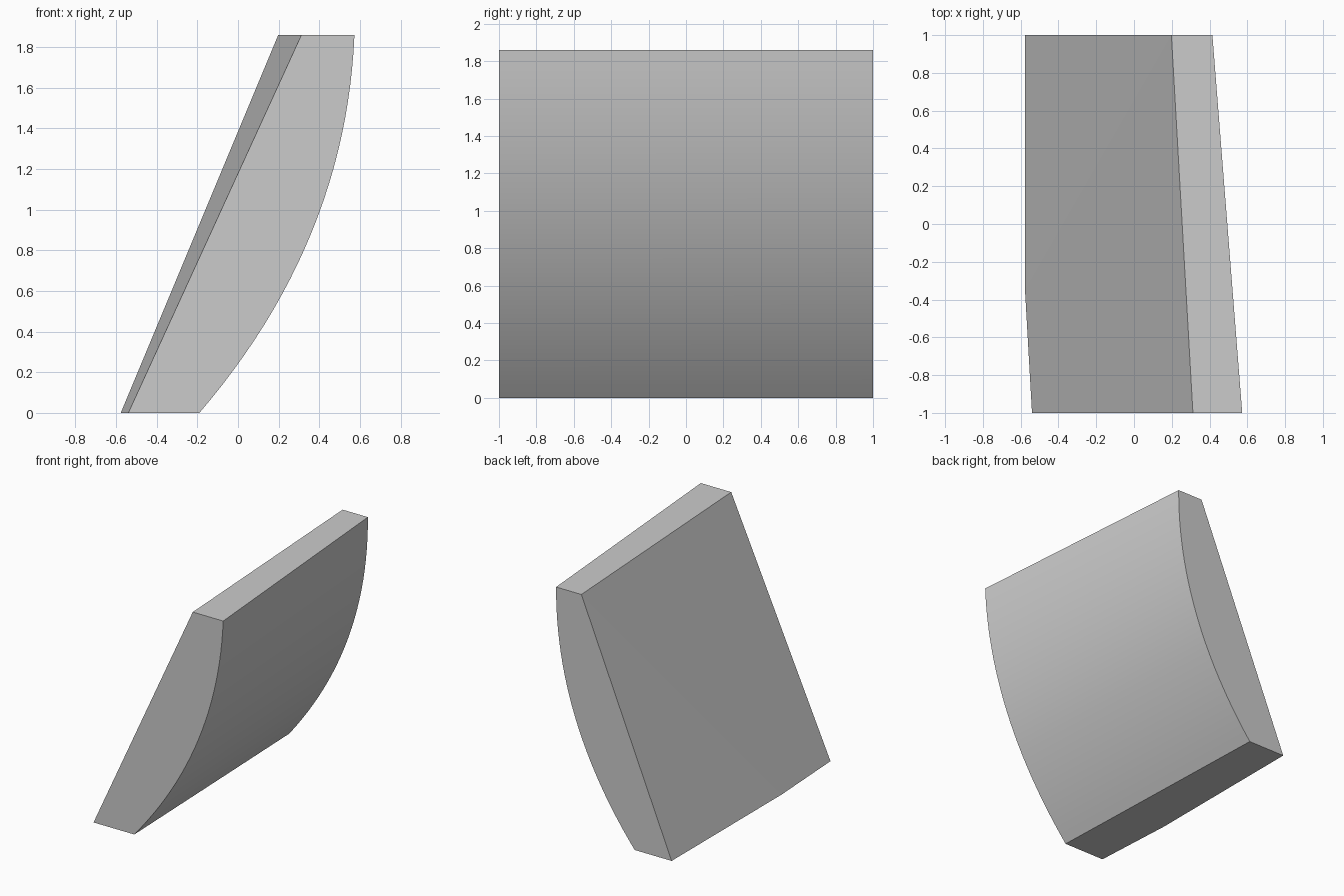
import bpy, bmesh

if "Cube" in bpy.data.objects:
    bpy.data.objects.remove(bpy.data.objects["Cube"])

H = 1.86      # height
N = 24        # segments along the curved side


def curved_side(p0, p1, p2, y):
    """Bulging side profile from bottom to top, as a quadratic curve."""
    pts = []
    for i in range(N + 1):
        t = i / N
        a, b, c = (1 - t) ** 2, 2 * t * (1 - t), t * t
        pts.append((a * p0[0] + b * p1[0] + c * p2[0], y,
                    a * p0[1] + b * p1[1] + c * p2[1]))
    return pts


bm = bmesh.new()


def verts(pts):
    return [bm.verts.new(p) for p in pts]


# Curved side: front and back profiles
front = verts(curved_side((-0.19, 0), (0.53, 0.84), (0.573, H), -1))
back = verts(curved_side((-0.26, 0), (0.42, 0.84), (0.415, H), 1))
curved = [bm.faces.new((front[i], back[i], back[i + 1], front[i + 1]))
          for i in range(N)]

# Leaning flat side: corners plus the slight bend in its bottom edge
front_low, bend, back_low = verts([(-0.54, -1, 0), (-0.577, -0.35, 0), (-0.577, 1, 0)])
front_top, back_top = verts([(0.312, -1, H), (0.198, 1, H)])
for tri in ((front_low, front_top, bend), (bend, front_top, back_top),
            (bend, back_top, back_low)):
    bm.faces.new(tri)

# Ends, top and bottom
bm.faces.new([front_low] + front + [front_top])
bm.faces.new([back_low] + back + [back_top])
bm.faces.new((front_top, front[-1], back[-1], back_top))
bm.faces.new((front_low, bend, back_low, back[0], front[0]))
bmesh.ops.recalc_face_normals(bm, faces=bm.faces[:])
for f in curved:
    f.smooth = True
# keep the borders of the curved side crisp
for e in bm.edges:
    if len(e.link_faces) == 2 and e.calc_face_angle(0) > 0.5:
        e.smooth = False

mesh = bpy.data.meshes.new("curved_slab")
bm.to_mesh(mesh)
bm.free()
bpy.context.collection.objects.link(bpy.data.objects.new("curved_slab", mesh))
